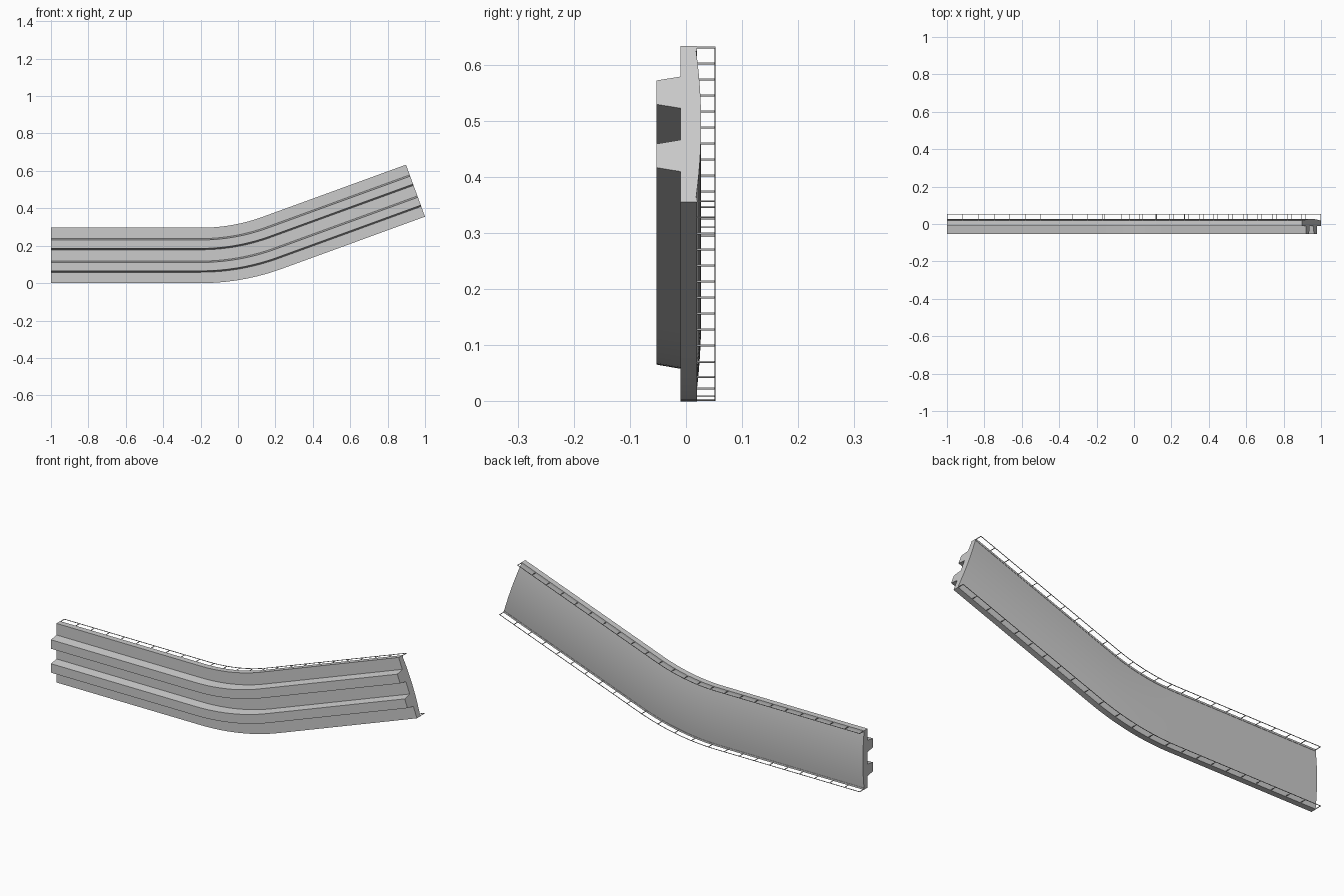
import bpy, bmesh
from math import sin, cos, radians

cube = bpy.data.objects.get("Cube")
if cube:
    bpy.data.objects.remove(cube, do_unlink=True)

# Path: straight run, arc, straight ramp
START_X, MID_Z = -1.0, 0.148
RUN, RADIUS, RAMP = 0.8, 1.123, 0.814
TURN = radians(20)
ARC = RADIUS * TURN
TOTAL = RUN + ARC + RAMP
HALF = 0.148

concrete = bpy.data.materials.new("concrete_grey")
concrete.use_nodes = True
GREY = (0.6, 0.6, 0.6, 1)
concrete.diffuse_color = GREY
concrete.node_tree.nodes["Principled BSDF"].inputs["Base Color"].default_value = GREY


def place(s, t, y):
    """Point at distance s along the path, offset t sideways, at depth y."""
    a = min(max(s - RUN, 0) / RADIUS, TURN)
    ramp = max(s - RUN - ARC, 0)
    x = START_X + min(s, RUN) + RADIUS * sin(a) + ramp * cos(a)
    z = MID_Z + RADIUS * (1 - cos(a)) + ramp * sin(a)
    return (x - t * sin(a), y, z + t * cos(a))


def sweep(bm, section, stations):
    """Closed section of (t, y) points carried along the path and capped."""
    rings = [[bm.verts.new(place(s, t, y)) for t, y in section] for s in stations]
    n = len(section)
    for a, b in zip(rings, rings[1:]):
        for i in range(n):
            j = (i + 1) % n
            bm.faces.new((a[i], a[j], b[j], b[i]))
    bm.faces.new(rings[0])
    bm.faces.new(rings[-1])


def finish(bm, name, smooth=False):
    bmesh.ops.recalc_face_normals(bm, faces=bm.faces)
    mesh = bpy.data.meshes.new(name)
    bm.to_mesh(mesh)
    bm.free()
    mesh.materials.append(concrete)
    obj = bpy.data.objects.new(name, mesh)
    bpy.context.collection.objects.link(obj)
    if smooth:
        bpy.ops.object.select_all(action='DESELECT')
        obj.select_set(True)
        bpy.context.view_layer.objects.active = obj
        bpy.ops.object.shade_smooth_by_angle(angle=radians(20))
    return obj


def box(t, y, w, h):
    return [(t - w, y - h), (t + w, y - h), (t + w, y + h), (t - w, y + h)]


ARC_STEPS = 16
stations = [0] + [RUN + ARC * i / ARC_STEPS for i in range(ARC_STEPS + 1)] + [TOTAL]

# Deck: flat underside, low kerbs and a cambered road surface
UNDER, KERB_Y, GUTTER, CROWN = -0.01, 0.0196, 0.018, 0.027
INNER = HALF - 0.009
camber = [(INNER * k / 6, CROWN - (CROWN - GUTTER) * (k / 6) ** 2)
          for k in range(6, -7, -1)]
deck = ([(-HALF, UNDER), (HALF, UNDER), (HALF, KERB_Y), (INNER, KERB_Y)]
        + camber + [(-INNER, KERB_Y), (-HALF, KERB_Y)])
bm = bmesh.new()
sweep(bm, deck, stations)
finish(bm, "bridge_deck", True)

# Two tapered girders under the deck
for side, name in ((1, "upper_girder"), (-1, "lower_girder")):
    mid, base, tip = side * 0.06, 0.03, 0.0225
    bm = bmesh.new()
    sweep(bm, [(mid - base, UNDER), (mid + base, UNDER),
               (mid + tip, -0.053), (mid - tip, -0.053)], stations)
    finish(bm, name, True)

# Railings: thin handrail on evenly spaced posts
POSTS, THIN = 24, 0.0013
for side, name in ((1, "upper"), (-1, "lower")):
    t = side * (HALF - 0.002)
    bm = bmesh.new()
    sweep(bm, box(t, 0.0515, THIN, 0.001), stations)
    finish(bm, name + "_handrail")
    bm = bmesh.new()
    for i in range(POSTS + 1):
        s = THIN + (TOTAL - 2 * THIN) * i / POSTS
        sweep(bm, box(t, 0.035, THIN, 0.016), [s - THIN, s + THIN])
    finish(bm, name + "_railing_posts")
